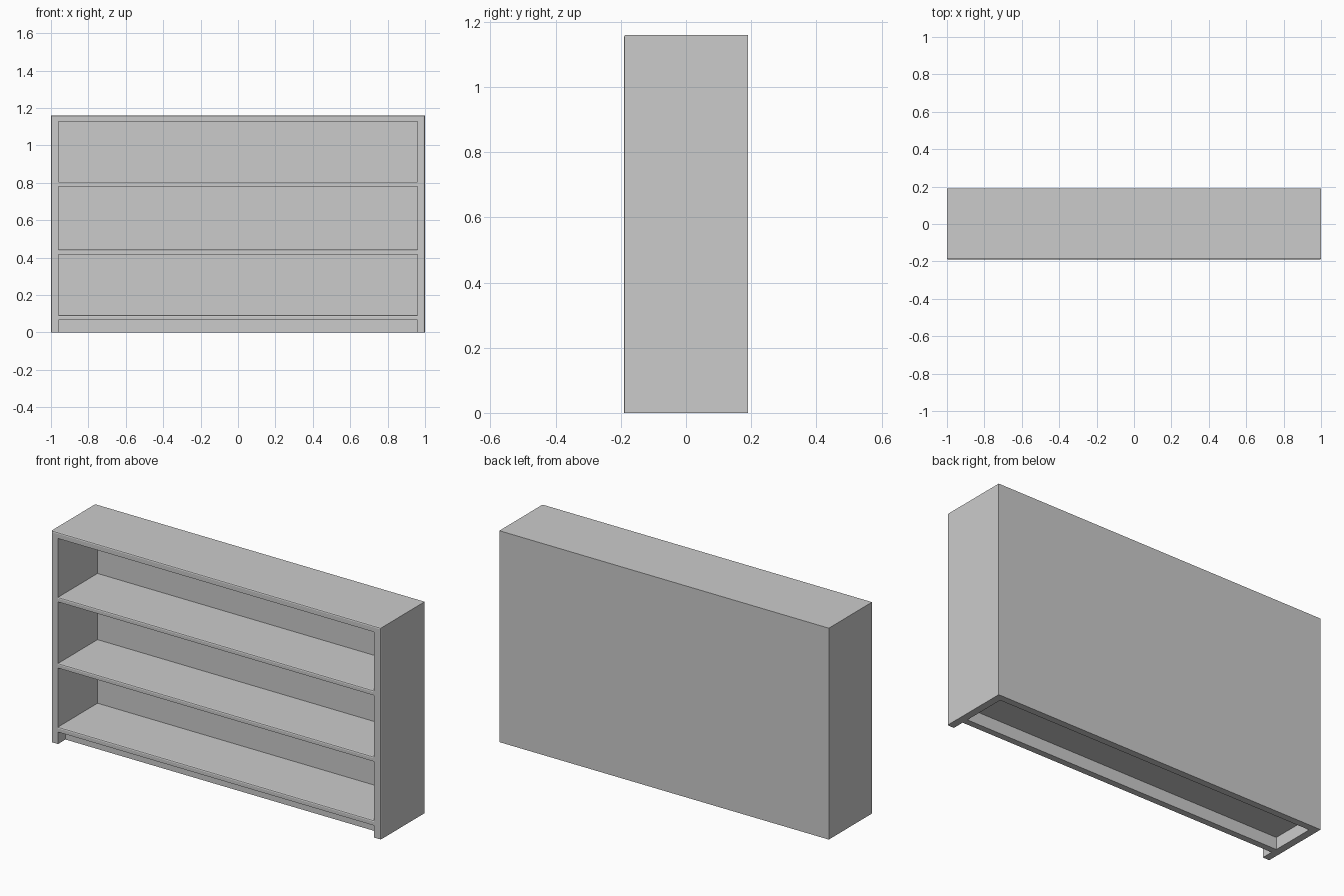
import bpy, bmesh

if "Cube" in bpy.data.objects:
    bpy.data.objects.remove(bpy.data.objects["Cube"])

W, D, H = 1.0, 0.19, 1.16      # half width, half depth, height
INNER_X, INNER_BACK = 0.96, 0.153
BEVEL = 0.007


def box(name, lo, hi, bevel_sides=""):
    """Box from corner to corner; bevel the front edges on the listed sides
    (t = top, s = left and right)."""
    bm = bmesh.new()
    bmesh.ops.create_cube(bm, size=1)
    for v in bm.verts:
        v.co = [(a + b) / 2 + c * (b - a) for a, b, c in zip(lo, hi, v.co)]

    def wanted(e):
        a, b = (v.co for v in e.verts)
        front = abs(a.y - lo[1]) < 1e-5 and abs(b.y - lo[1]) < 1e-5
        top = abs(a.z - hi[2]) < 1e-5 and abs(b.z - hi[2]) < 1e-5
        side = abs(a.x - b.x) < 1e-5
        return front and (("t" in bevel_sides and top) or ("s" in bevel_sides and side))

    edges = [e for e in bm.edges if wanted(e)]
    if edges:
        bmesh.ops.bevel(bm, geom=edges, offset=BEVEL, segments=2,
                        profile=0.5, affect='EDGES')
    mesh = bpy.data.meshes.new(name)
    bm.to_mesh(mesh)
    bm.free()
    obj = bpy.data.objects.new(name, mesh)
    bpy.context.collection.objects.link(obj)
    return obj


# Carcass: sides, top and back in one piece, hollowed from front and below
carcass = box("carcass", (-W, -D, 0), (W, D, H), "ts")
cutter = box("cavity_cutter", (-INNER_X, -0.5, -0.5), (INNER_X, INNER_BACK, 1.128))
cutter.hide_render = True
cutter.hide_viewport = False
mod = carcass.modifiers.new("hollow", 'BOOLEAN')
mod.operation = 'DIFFERENCE'
mod.solver = 'EXACT'
mod.object = cutter
bpy.context.view_layer.objects.active = carcass
bpy.ops.object.modifier_apply(modifier=mod.name)
bpy.data.objects.remove(cutter)

# Shelves with an eased top front edge
for name, z0, z1 in (("bottom_shelf", 0.066, 0.093),
                     ("middle_shelf", 0.417, 0.442),
                     ("upper_shelf", 0.78, 0.805)):
    box(name, (-INNER_X, -D, z0), (INNER_X, INNER_BACK, z1), "t")

# Recessed plinth under the bottom shelf
box("plinth", (-INNER_X, -0.125, 0), (INNER_X, -0.09, 0.066))
